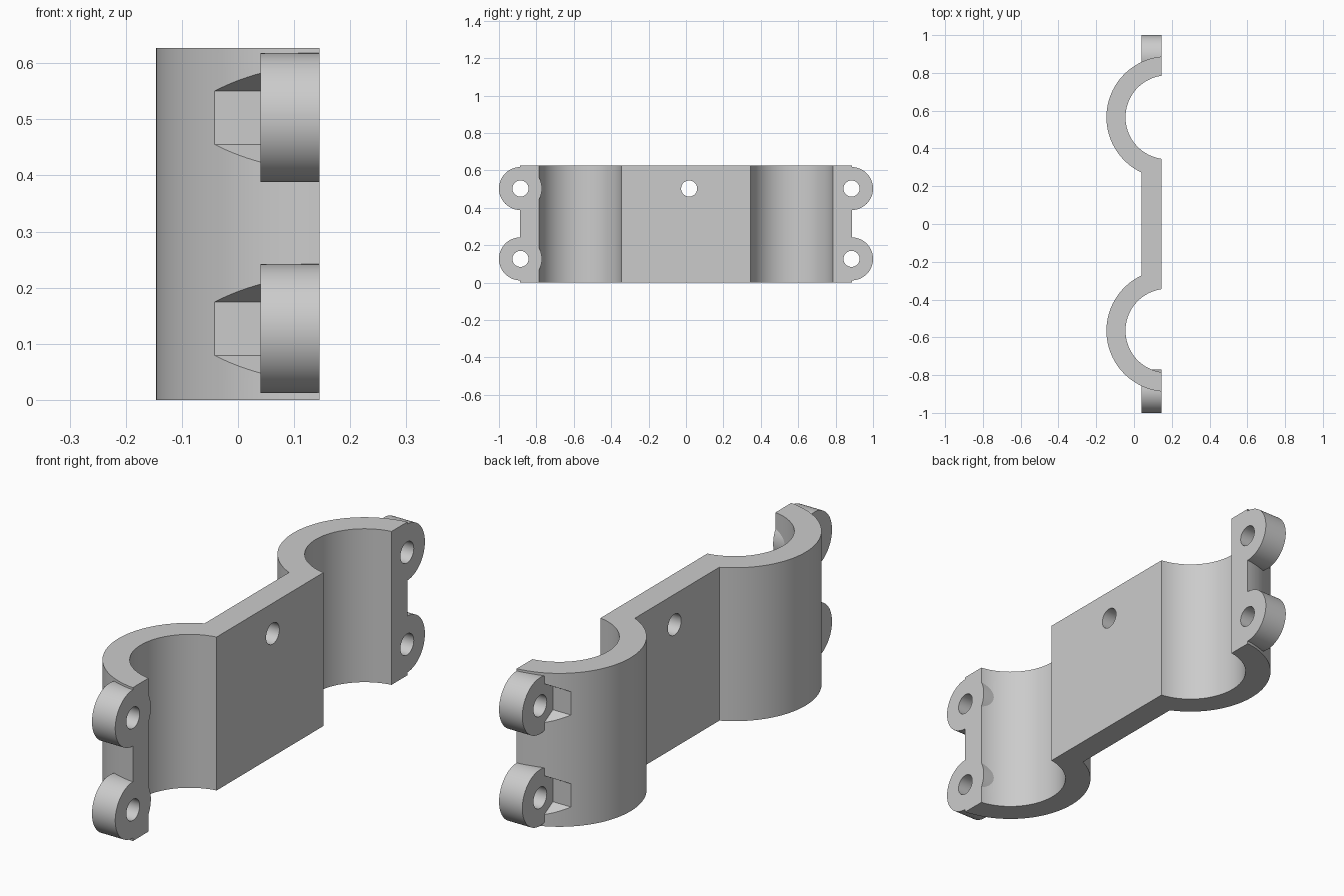
import bpy, bmesh
from math import cos, sin, pi, acos
from mathutils import Matrix

cube = bpy.data.objects.get("Cube")
if cube:
    bpy.data.objects.remove(cube, do_unlink=True)

HEIGHT = 0.627
FACE_X, BACK_X = 0.145, 0.04        # mating face and back of the plate
RING_X, RING_Y = 0.177, 0.565       # pipe centre
OUTER_R, BORE_R = 0.323, 0.222
LUG_Y, LUG_R, HOLE_R = 0.885, 0.115, 0.043
HEX_R = 0.095
LEVELS = (0.127, 0.503)

grey = bpy.data.materials.new("plain grey")
grey.use_nodes = True
grey.diffuse_color = (0.6, 0.6, 0.6, 1)
grey.node_tree.nodes["Principled BSDF"].inputs["Base Color"].default_value = (0.6, 0.6, 0.6, 1)


def add_object(name, bm):
    bmesh.ops.recalc_face_normals(bm, faces=bm.faces)
    mesh = bpy.data.meshes.new(name)
    bm.to_mesh(mesh)
    bm.free()
    mesh.materials.append(grey)
    obj = bpy.data.objects.new(name, mesh)
    bpy.context.collection.objects.link(obj)
    return obj


def prism(name, points, z0, z1):
    bm = bmesh.new()
    face = bm.faces.new([bm.verts.new((x, y, z0)) for x, y in points])
    ext = bmesh.ops.extrude_face_region(bm, geom=[face])
    verts = [v for v in ext["geom"] if isinstance(v, bmesh.types.BMVert)]
    bmesh.ops.translate(bm, verts=verts, vec=(0, 0, z1 - z0))
    return add_object(name, bm)


def rod(name, x0, x1, y, z, radius, sides=64):
    """Cylinder or hexagon lying along x."""
    bm = bmesh.new()
    bmesh.ops.create_cone(bm, cap_ends=True, segments=sides, radius1=radius,
                          radius2=radius, depth=x1 - x0)
    spin = Matrix.Rotation(pi / 2, 4, "Y")
    # a hexagon gets its flats facing along y
    turn = Matrix.Rotation(pi / 6 if sides == 6 else 0, 4, "X")
    place = Matrix.Translation(((x0 + x1) / 2, y, z))
    start = Matrix.Rotation(pi / 6, 4, "Z") if sides == 6 else Matrix()
    bm.transform(place @ turn @ spin @ start)
    if sides == 6:
        low = max(v.co.z for v in bm.verts) - z
        if low < radius * 0.95:
            bm.transform(place @ Matrix.Rotation(pi / 6, 4, "X") @ place.inverted())
    return add_object(name, bm)


def combine(target, tool, operation):
    mod = target.modifiers.new(operation.lower(), "BOOLEAN")
    mod.operation, mod.solver, mod.object = operation, "EXACT", tool
    bpy.context.view_layer.objects.active = target
    bpy.ops.object.modifier_apply(modifier=mod.name)
    bpy.data.objects.remove(tool, do_unlink=True)


def circle(radius, y, steps=128):
    return [(RING_X + radius * cos(2 * pi * i / steps),
             y + radius * sin(2 * pi * i / steps)) for i in range(steps)]


# Body: plate with a half-round bulge at each end
start = acos((FACE_X - RING_X) / OUTER_R)
end = 2 * pi - acos((BACK_X - RING_X) / OUTER_R)
arc = [start + (end - start) * i / 56 for i in range(57)]
half = [(RING_X + OUTER_R * cos(a), RING_Y + OUTER_R * sin(a)) for a in arc]
outline = half + [(x, -y) for x, y in reversed(half)]
body = prism("double_pipe_clamp", outline, 0, HEIGHT)


# Bolt lugs; the back pair is trimmed by the bore, the front pair is not
def add_lugs(side):
    for z in LEVELS:
        combine(body, rod("lug", BACK_X, FACE_X, side * LUG_Y, z, LUG_R, 96), "UNION")


add_lugs(1)
for side in (1, -1):
    combine(body, prism("bore", circle(BORE_R, side * RING_Y), -0.1, HEIGHT + 0.1),
            "DIFFERENCE")
add_lugs(-1)

# Hexagonal nut pockets and bolt holes
for z in LEVELS:
    for side in (1, -1):
        combine(body, rod("nut_pocket", -0.3, BACK_X, side * LUG_Y, z, HEX_R, 6), "DIFFERENCE")
    for y in (-LUG_Y, 0.017, LUG_Y):
        combine(body, rod("bolt_hole", -0.3, 0.3, y, z, HOLE_R, 48), "DIFFERENCE")

# Smooth curves, crisp edges
bpy.ops.object.select_all(action="DESELECT")
body.select_set(True)
bpy.context.view_layer.objects.active = body
bpy.ops.object.shade_smooth_by_angle(angle=pi / 9)
